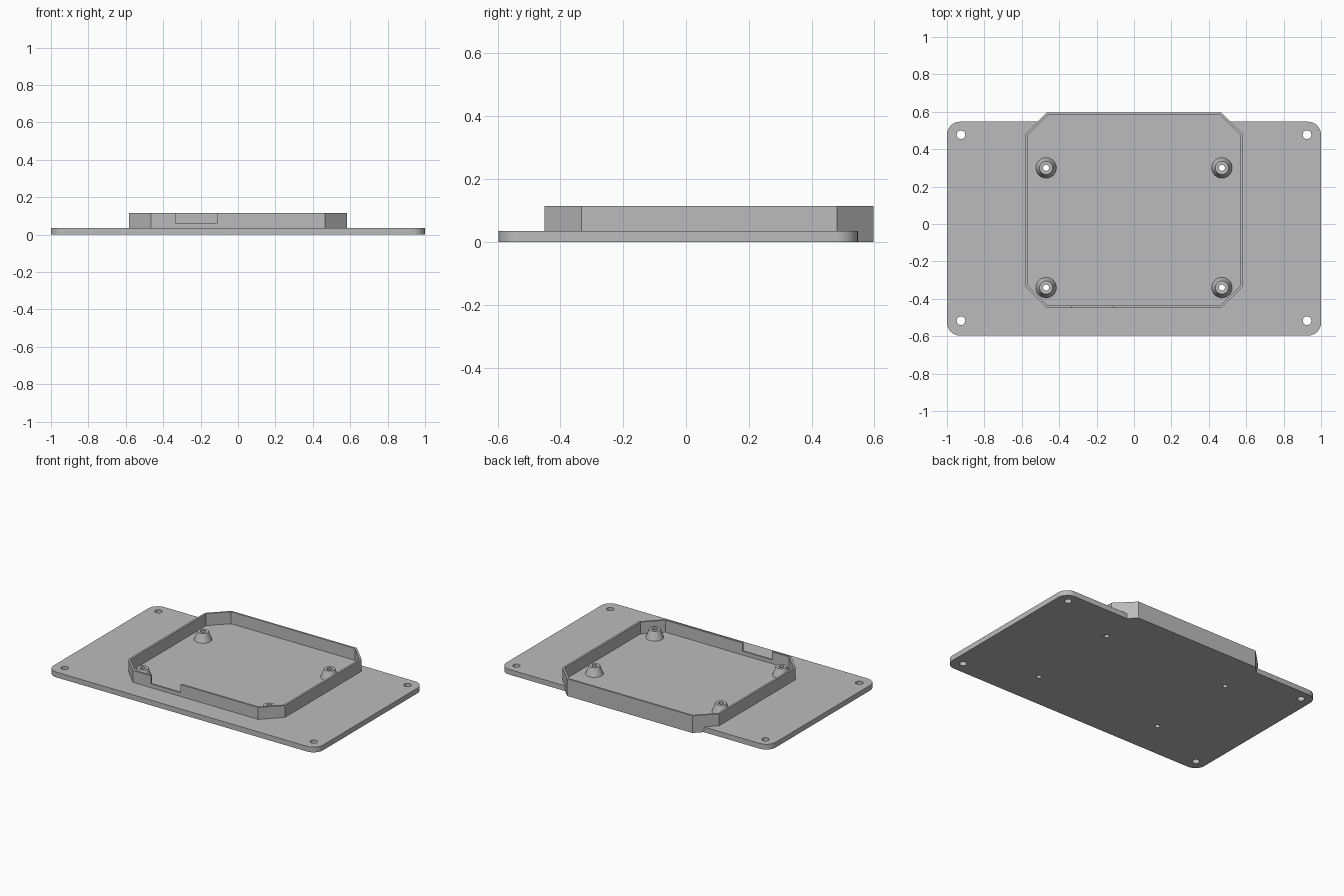
import bpy, bmesh, math

if "Cube" in bpy.data.objects:
    bpy.data.objects.remove(bpy.data.objects["Cube"], do_unlink=True)

THICK, TOP, WALL = 0.035, 0.115, 0.013
BACK, FRONT = 0.597, -0.45          # tray limits along y
HOLE_R = 0.016

grey = bpy.data.materials.new("plain_grey")
grey.use_nodes = True
grey.diffuse_color = (0.5, 0.5, 0.5, 1)
grey.node_tree.nodes["Principled BSDF"].inputs["Base Color"].default_value = (0.5, 0.5, 0.5, 1)


def add_object(name, bm):
    bmesh.ops.recalc_face_normals(bm, faces=bm.faces)
    mesh = bpy.data.meshes.new(name)
    bm.to_mesh(mesh)
    bm.free()
    mesh.materials.append(grey)
    obj = bpy.data.objects.new(name, mesh)
    bpy.context.collection.objects.link(obj)
    return obj


def prism(name, outline, z0, z1):
    bm = bmesh.new()
    face = bm.faces.new([bm.verts.new((x, y, z0)) for x, y in outline])
    top = bmesh.ops.extrude_face_region(bm, geom=[face])["geom"]
    verts = [v for v in top if isinstance(v, bmesh.types.BMVert)]
    bmesh.ops.translate(bm, verts=verts, vec=(0, 0, z1 - z0))
    return add_object(name, bm)


def circle(cx, cy, r, start=0, sweep=360, steps=32, closed=True):
    count = steps if closed else steps + 1
    angles = [math.radians(start + sweep * i / steps) for i in range(count)]
    return [(cx + r * math.cos(a), cy + r * math.sin(a)) for a in angles]


def rounded_rect(x0, x1, y0, y1, r):
    corners = [(x1 - r, y1 - r), (x0 + r, y1 - r), (x0 + r, y0 + r), (x1 - r, y0 + r)]
    return [p for i, (cx, cy) in enumerate(corners)
            for p in circle(cx, cy, r, 90 * i, 90, 8, False)]


def octagon(inset):
    # Chamfered rectangle, offset inward evenly on all eight sides
    x, y0, y1 = 0.582 - inset, FRONT + inset, BACK - inset
    c = 0.117 - inset * (2 - math.sqrt(2))
    return [(x, y0 + c), (x, y1 - c), (x - c, y1), (c - x, y1),
            (-x, y1 - c), (-x, y0 + c), (c - x, y0), (x - c, y0)]


def combine(target, tool, operation):
    mod = target.modifiers.new("combine", 'BOOLEAN')
    mod.operation, mod.solver, mod.object = operation, 'EXACT', tool
    with bpy.context.temp_override(object=target, active_object=target):
        bpy.ops.object.modifier_apply(modifier=mod.name)
    bpy.data.objects.remove(tool, do_unlink=True)


def smooth(obj):
    bpy.ops.object.select_all(action='DESELECT')
    obj.select_set(True)
    bpy.context.view_layer.objects.active = obj
    bpy.ops.object.shade_smooth_by_angle(angle=math.radians(30))


# Mounting plate with the chamfered tray
base = prism("mounting_plate_with_tray", rounded_rect(-1, 1, -BACK, 0.547, 0.07), 0, THICK)
combine(base, prism("tray_block", octagon(0), 0, TOP), 'UNION')
combine(base, prism("tray_pocket", octagon(WALL), THICK, 0.3), 'DIFFERENCE')

# Cable notch in the front wall
notch = [(-0.332, FRONT - 0.03), (-0.112, FRONT - 0.03),
         (-0.112, FRONT + 0.03), (-0.332, FRONT + 0.03)]
combine(base, prism("notch_cutter", notch, 0.06, 0.3), 'DIFFERENCE')

# Screw holes in the plate corners and under the standoffs
posts = [(x, y) for x in (-0.47, 0.47) for y in (-0.34, 0.30)]
holes = [(x, y, 0.023) for x in (-0.925, 0.925) for y in (-0.517, 0.477)]
holes += [(x, y, HOLE_R) for x, y in posts]
for x, y, r in holes:
    combine(base, prism("hole_cutter", circle(x, y, r), -0.1, 0.2), 'DIFFERENCE')
smooth(base)

# Hollow conical standoffs
profile = [(0.055, THICK), (0.035, 0.09), (HOLE_R, 0.09), (HOLE_R, THICK)]
for x, y in posts:
    bm = bmesh.new()
    verts = [bm.verts.new((r, 0, z)) for r, z in profile]
    edges = [bm.edges.new(pair) for pair in zip(verts, verts[1:])]
    bmesh.ops.spin(bm, geom=verts + edges, cent=(0, 0, 0), axis=(0, 0, 1),
                   angle=math.tau, steps=32, use_merge=True)
    bmesh.ops.remove_doubles(bm, verts=bm.verts, dist=1e-5)
    side = ("back_" if y > 0 else "front_") + ("left" if x > 0 else "right")
    post = add_object("standoff_" + side, bm)
    # An open tube needs its normals checked against the flat rim
    rim = next(p for p in post.data.polygons if abs(p.normal.z) > 0.9)
    if rim.normal.z < 0:
        post.data.flip_normals()
    post.location = (x, y, 0)
    smooth(post)
